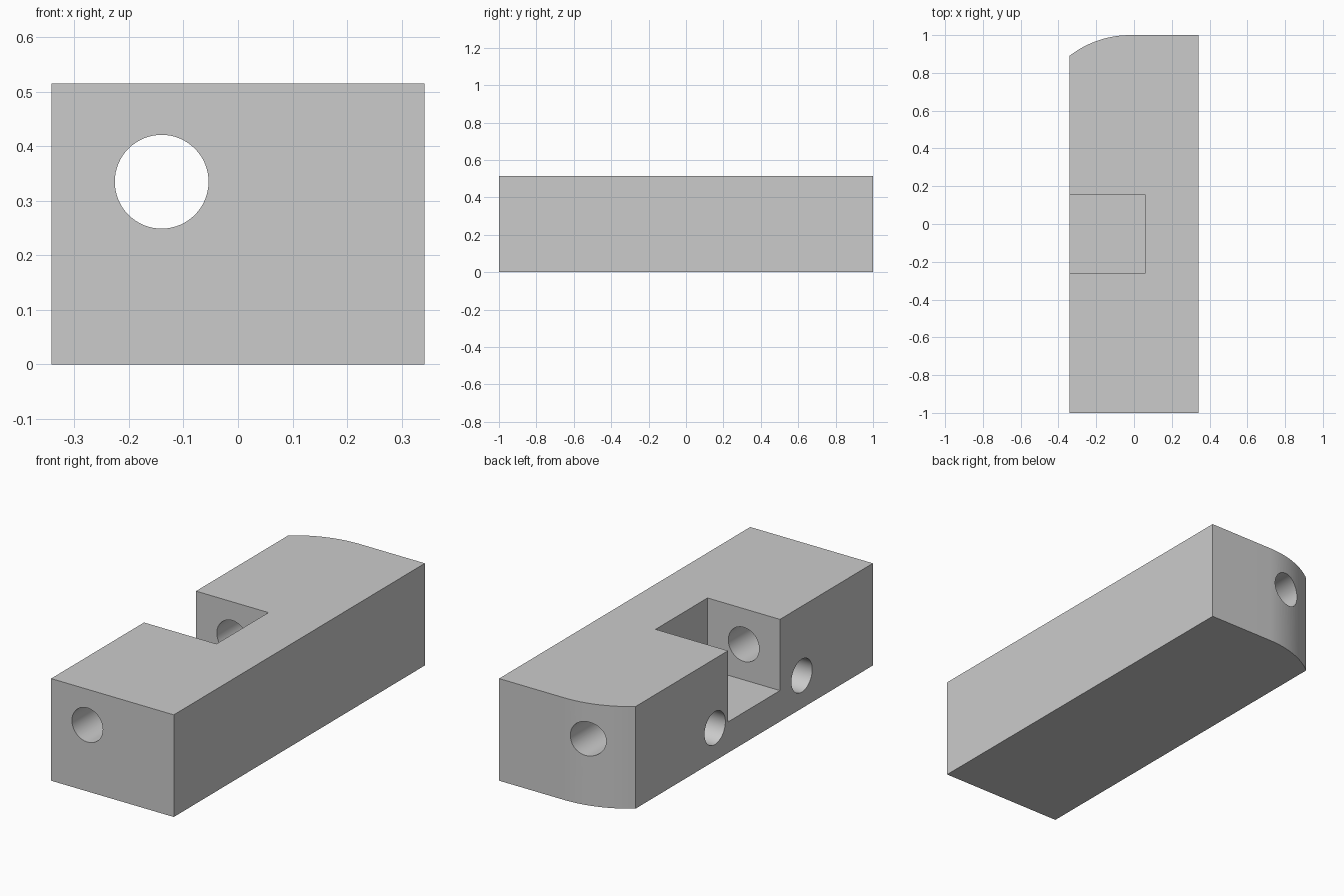
import bpy
import bmesh
import math

if "Cube" in bpy.data.objects:
    bpy.data.objects.remove(bpy.data.objects["Cube"], do_unlink=True)

HALF_W, HALF_L, HEIGHT = 0.342, 1.0, 0.515
BORE_R, SIDE_R = 0.086, 0.083

grey = bpy.data.materials.new("plain grey")
grey.use_nodes = True
grey.diffuse_color = (0.6, 0.6, 0.6, 1)
grey.node_tree.nodes["Principled BSDF"].inputs["Base Color"].default_value = (0.6, 0.6, 0.6, 1)


def prism(name, outline, z0, z1):
    """Extrude a plan outline from z0 up to z1."""
    bm = bmesh.new()
    face = bm.faces.new([bm.verts.new((x, y, z0)) for x, y in outline])
    top = bmesh.ops.extrude_face_region(bm, geom=[face])["geom"]
    bmesh.ops.translate(bm, vec=(0, 0, z1 - z0),
                        verts=[v for v in top if isinstance(v, bmesh.types.BMVert)])
    bmesh.ops.recalc_face_normals(bm, faces=bm.faces)
    mesh = bpy.data.meshes.new(name)
    bm.to_mesh(mesh)
    bm.free()
    mesh.materials.append(grey)
    obj = bpy.data.objects.new(name, mesh)
    bpy.context.collection.objects.link(obj)
    return obj


def drill(name, radius, depth, location, rotation):
    """Round cutter."""
    bpy.ops.mesh.primitive_cylinder_add(vertices=64, radius=radius, depth=depth,
                                        location=location, rotation=rotation)
    obj = bpy.context.object
    obj.name = name
    obj.data.materials.append(grey)
    return obj


def cut(body, cutter):
    """Subtract the cutter from the body, then discard it."""
    cutter.hide_render = True
    mod = body.modifiers.new("cut", "BOOLEAN")
    mod.operation = "DIFFERENCE"
    mod.solver = "EXACT"
    mod.object = cutter
    bpy.context.view_layer.objects.active = body
    bpy.ops.object.modifier_apply(modifier=mod.name)
    bpy.data.objects.remove(cutter, do_unlink=True)


# Block with one corner of the back end swept round
arc_x, arc_r, steps = -0.02, 0.525, 16
sweep = math.asin((arc_x + HALF_W) / arc_r)
outline = [(-HALF_W, -HALF_L), (HALF_W, -HALF_L), (HALF_W, HALF_L)]
for i in range(steps + 1):
    a = sweep * i / steps
    outline.append((arc_x - arc_r * math.sin(a), HALF_L - arc_r * (1 - math.cos(a))))
block = prism("notched_block", outline, 0, HEIGHT)

# Square pocket open to the side and top
pocket = [(-0.5, -0.26), (0.062, -0.26), (0.062, 0.154), (-0.5, 0.154)]
cut(block, prism("pocket_cutter", pocket, 0.156, 0.7))

# Long bore from end to end
cut(block, drill("bore_cutter", BORE_R, 2.4, (-0.14, 0, 0.335), (math.pi / 2, 0, 0)))

# Blind holes either side of the pocket
for y in (0.258, -0.434):
    cut(block, drill("side_hole_cutter", SIDE_R, 0.6, (-0.24, y, 0.165), (0, math.pi / 2, 0)))

# Smooth the curved walls, keep edges crisp
bpy.ops.object.select_all(action="DESELECT")
block.select_set(True)
bpy.context.view_layer.objects.active = block
bpy.ops.object.shade_smooth_by_angle(angle=math.radians(25))
